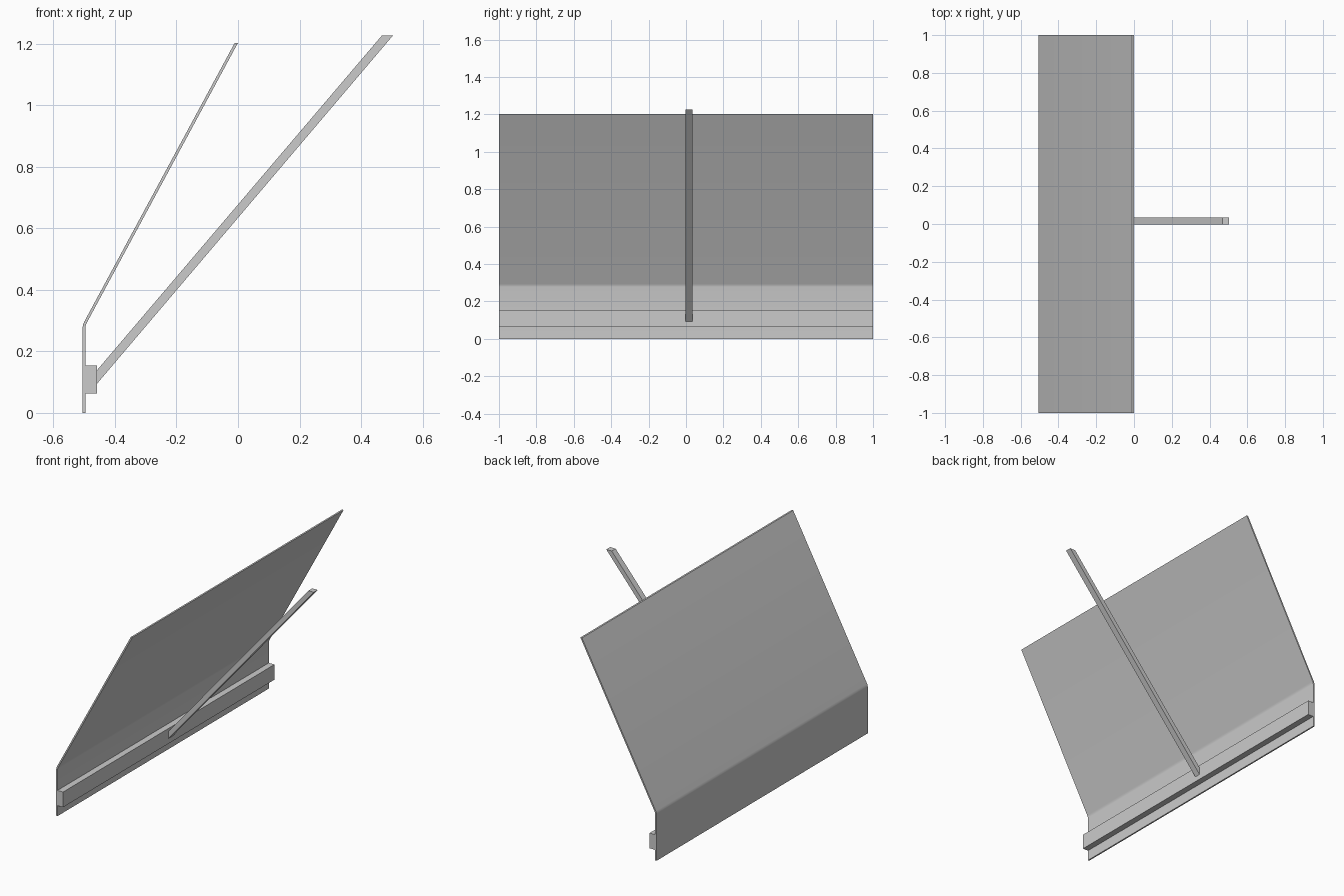
import bpy
import bmesh

if "Cube" in bpy.data.objects:
    bpy.data.objects.remove(bpy.data.objects["Cube"])

grey = bpy.data.materials.new("plain grey")
grey.diffuse_color = (0.6, 0.6, 0.6, 1)
grey.use_nodes = True
grey.node_tree.nodes["Principled BSDF"].inputs["Base Color"].default_value = grey.diffuse_color


def extrude_profile(name, profile, y0, y1):
    """Extrude a closed (x, z) outline from y0 to y1."""
    bm = bmesh.new()
    face = bm.faces.new([bm.verts.new((x, y0, z)) for x, z in profile])
    new = bmesh.ops.extrude_face_region(bm, geom=[face])["geom"]
    bmesh.ops.translate(bm, vec=(0, y1 - y0, 0),
                        verts=[g for g in new if isinstance(g, bmesh.types.BMVert)])
    bmesh.ops.recalc_face_normals(bm, faces=bm.faces)
    mesh = bpy.data.meshes.new(name)
    bm.to_mesh(mesh)
    bm.free()
    mesh.materials.append(grey)
    ob = bpy.data.objects.new(name, mesh)
    bpy.context.collection.objects.link(ob)
    return ob


# Bent sheet: short vertical foot, rounded bend, long leaning panel
outer = [(-0.505, 0), (-0.505, 0.278), (-0.5035, 0.287), (-0.4995, 0.297), (-0.0105, 1.203)]
inner = [(0, 1.203), (-0.491, 0.294), (-0.4945, 0.286), (-0.496, 0.278), (-0.496, 0)]
sheet = extrude_profile("bent_panel", outer + inner, -1, 1)
bpy.context.view_layer.objects.active = sheet
sheet.select_set(True)
bpy.ops.object.shade_smooth_by_angle()

# Rail along the inner side of the foot
extrude_profile("rail", [(-0.497, 0.063), (-0.459, 0.063), (-0.459, 0.154), (-0.497, 0.154)], -1, 1)

# Slanted handle, cut upright at the rail and level at the top
extrude_profile("handle", [(-0.459, 0.094), (0.504, 1.227), (0.468, 1.227), (-0.459, 0.138)], -0.002, 0.035)
